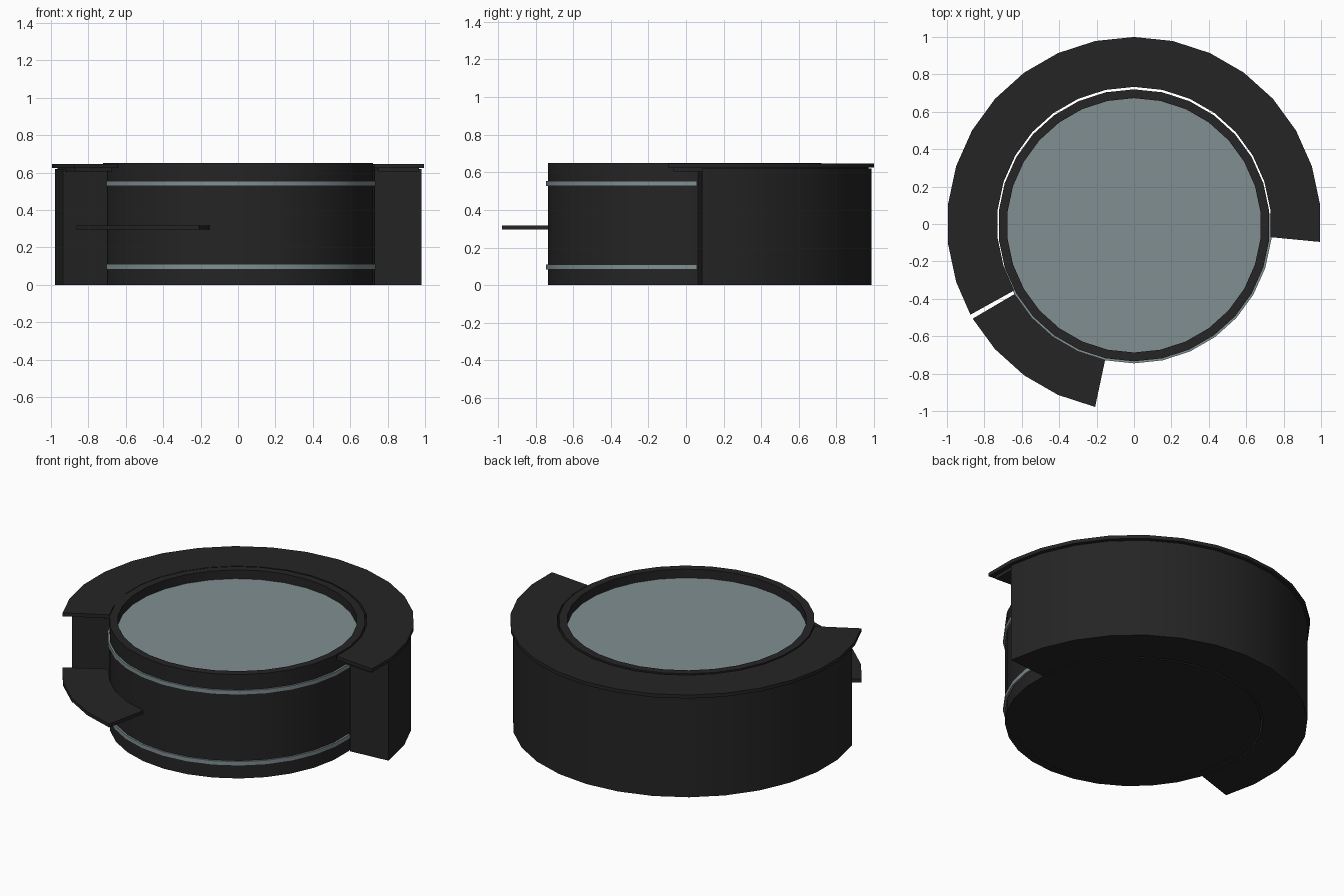
import bpy, bmesh, math

if "Cube" in bpy.data.objects:
    bpy.data.objects.remove(bpy.data.objects["Cube"])

def material(name, rgb):
    m = bpy.data.materials.new(name)
    m.diffuse_color = (*rgb, 1)
    m.use_nodes = True
    m.node_tree.nodes["Principled BSDF"].inputs["Base Color"].default_value = m.diffuse_color
    return m

DARK = material("charcoal", (0.018, 0.018, 0.018))
GREY = material("blue_grey", (0.22, 0.275, 0.285))
STEP = 12  # degrees per facet: 30 sides per full circle

def angles(a0, a1):
    """Start and end angle plus every facet corner (6, 18, 30 ...) between."""
    inner = [6 + STEP * k for k in range(-3, 34)]
    return [a0] + [a for a in inner if a0 + 0.1 < a < a1 - 0.1] + [a1]

def finish(name, bm, mat):
    bmesh.ops.recalc_face_normals(bm, faces=bm.faces)
    me = bpy.data.meshes.new(name)
    bm.to_mesh(me)
    bm.free()
    ob = bpy.data.objects.new(name, me)
    bpy.context.collection.objects.link(ob)
    me.materials.append(mat)
    bpy.context.view_layer.objects.active = ob
    ob.select_set(True)
    bpy.ops.object.shade_smooth_by_angle(angle=math.radians(30))
    ob.select_set(False)
    return ob

def sweep(name, profile, mat, a0, a1, cy=0.0):
    """Turn a closed (radius, z) profile from a0 to a1 with capped ends."""
    bm = bmesh.new()
    full = a1 - a0 >= 360
    angs = angles(a0, a1)[:-1] if full else angles(a0, a1)
    rings = [[bm.verts.new((r * math.cos(math.radians(a)),
                            cy + r * math.sin(math.radians(a)), z))
              for r, z in profile] for a in angs]
    n = len(profile)
    for i in range(len(rings) - (0 if full else 1)):
        p, q = rings[i], rings[(i + 1) % len(rings)]
        for j in range(n):
            k = (j + 1) % n
            bm.faces.new((p[j], q[j], q[k], p[k]))
    if not full:
        bm.faces.new(rings[0])
        bm.faces.new(rings[-1])
    return finish(name, bm, mat)

def box(r0, r1, z0, z1):
    return [(r0, z0), (r1, z0), (r1, z1), (r0, z1)]

def disc(name, r, z, depth, mat, cy):
    bm = bmesh.new()
    bmesh.ops.create_cone(bm, cap_ends=True, segments=30,
                          radius1=r, radius2=r, depth=depth)
    bmesh.ops.translate(bm, verts=bm.verts, vec=(0, cy, z + depth / 2))
    return finish(name, bm, mat)

CY = -0.007
# Round drum: wall with raised rim, closed floor, recessed top
sweep("drum_wall", box(0.68, 0.727, 0, 0.65), DARK, 6, 366, CY)
disc("drum_floor", 0.685, 0.001, 0.02, DARK, CY)
disc("drum_top", 0.682, 0.58, 0.015, GREY, CY)

# Two trim bands on the exposed front of the drum
for label, z in (("lower", 0.083), ("upper", 0.527)):
    sweep(label + "_band", box(0.715, 0.738, z, z + 0.027), GREY, 198, 365, CY)

# Counter wrapping round the back, with its overhanging top
sweep("counter_body", box(0.733, 0.985, 0, 0.62), DARK, 5, 198)
sweep("counter_top_support", box(0.75, 0.97, 0.605, 0.627), DARK, -4, 206)
sweep("counter_top", box(0.733, 1.0, 0.625, 0.647), DARK, -5.5, 209)

# Low shelf at the front left
sweep("low_shelf", box(0.735, 1.0, 0.296, 0.317), DARK, 210.4, 258)
